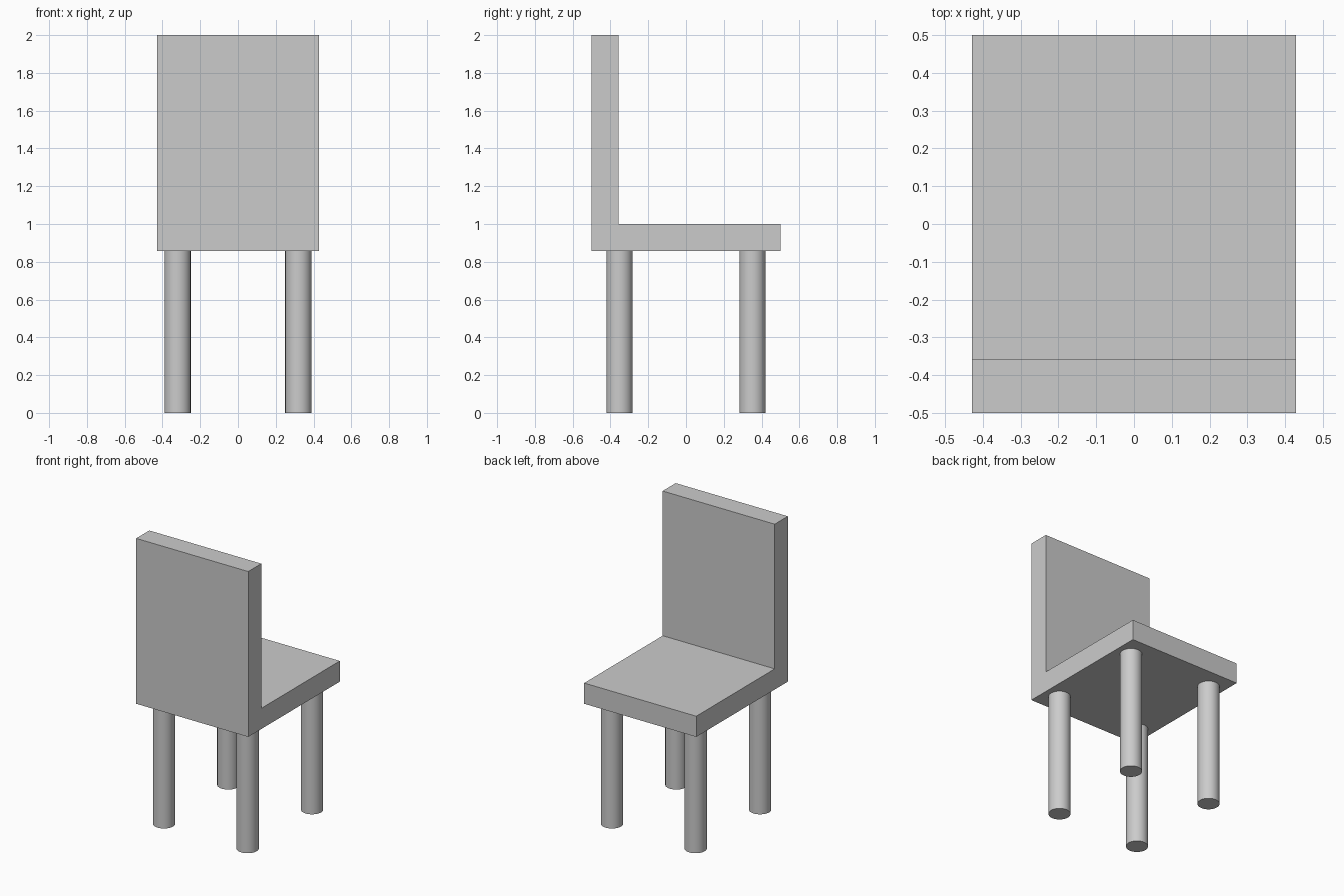
import bpy
import bmesh

if "Cube" in bpy.data.objects:
    bpy.data.objects.remove(bpy.data.objects["Cube"])

WIDTH, THICK = 0.857, 0.143
SEAT_BOTTOM = 1.0 - THICK
LEG_RADIUS, LEG_X, LEG_Y = 0.07, 0.32, 0.352


def extrude_profile(name, profile, width):
    """Extrude a (y, z) outline along x, centred on x = 0."""
    bm = bmesh.new()
    face = bm.faces.new([bm.verts.new((-width / 2, y, z)) for y, z in profile])
    ext = bmesh.ops.extrude_face_region(bm, geom=[face])
    verts = [v for v in ext["geom"] if isinstance(v, bmesh.types.BMVert)]
    bmesh.ops.translate(bm, verts=verts, vec=(width, 0, 0))
    bmesh.ops.recalc_face_normals(bm, faces=bm.faces)
    mesh = bpy.data.meshes.new(name)
    bm.to_mesh(mesh)
    bm.free()
    obj = bpy.data.objects.new(name, mesh)
    bpy.context.collection.objects.link(obj)
    return obj


def add_leg(name, x, y):
    bpy.ops.mesh.primitive_cylinder_add(
        vertices=48, radius=LEG_RADIUS, depth=SEAT_BOTTOM,
        location=(x, y, SEAT_BOTTOM / 2))
    bpy.context.object.name = name
    bpy.ops.object.shade_smooth_by_angle()


# Seat and backrest: one continuous L-shaped slab
back_y = -0.5 + THICK
extrude_profile("seat_and_backrest", [
    (-0.5, SEAT_BOTTOM), (0.5, SEAT_BOTTOM), (0.5, 1.0),
    (back_y, 1.0), (back_y, 2.0), (-0.5, 2.0)], WIDTH)

# Four round legs
for side, x in (("left", -LEG_X), ("right", LEG_X)):
    for end, y in (("backrest", -LEG_Y), ("seat_edge", LEG_Y)):
        add_leg(f"{side}_{end}_leg", x, y)
